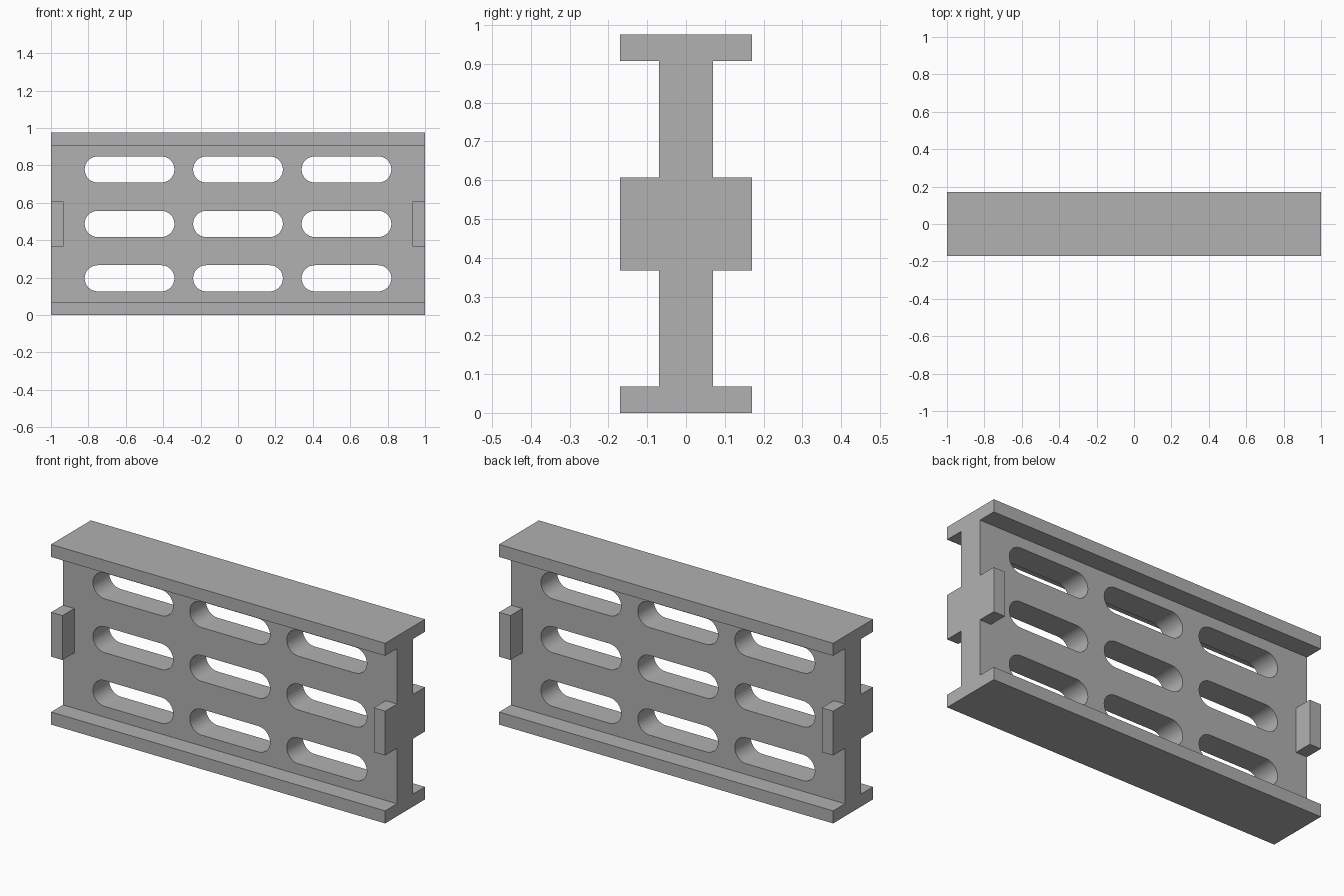
import bpy
import bmesh
from math import cos, sin, pi

cube = bpy.data.objects.get("Cube")
if cube:
    bpy.data.objects.remove(cube, do_unlink=True)

LENGTH, HEIGHT = 2.0, 0.975
DEPTH, WEB = 0.17, 0.069          # half depths of flange and web
FLANGE = 0.068                    # flange thickness and tab width
MID = HEIGHT / 2

grey = bpy.data.materials.new("plain grey")
grey.use_nodes = True
grey.diffuse_color = (0.44, 0.44, 0.44, 1)
grey.node_tree.nodes["Principled BSDF"].inputs["Base Color"].default_value = grey.diffuse_color


def add_object(name, mesh):
    obj = bpy.data.objects.new(name, mesh)
    bpy.context.collection.objects.link(obj)
    mesh.materials.clear()
    mesh.materials.append(grey)
    return obj


def box(name, low, high):
    bm = bmesh.new()
    bmesh.ops.create_cube(bm, size=1)
    for v in bm.verts:
        v.co = [(a + b) / 2 + c * (b - a) for a, b, c in zip(low, high, v.co)]
    mesh = bpy.data.meshes.new(name)
    bm.to_mesh(mesh)
    bm.free()
    return add_object(name, mesh)


def slot(cx, cz, half=0.24, radius=0.07, steps=16):
    """Outline of a rounded slot made from two half circles."""
    points = []
    for side in (1, -1):
        for i in range(steps + 1):
            a = -pi / 2 + pi * i / steps
            points.append((cx + side * (half - radius + radius * cos(a)),
                           cz + side * radius * sin(a)))
    return points


# Web plate: filled outline with a grid of slots, extruded to thickness
outlines = [[(-1, FLANGE), (1, FLANGE), (1, HEIGHT - FLANGE), (-1, HEIGHT - FLANGE)]]
outlines += [slot(0.58 * col, MID + 0.291 * row)
             for col in (-1, 0, 1) for row in (-1, 0, 1)]
curve = bpy.data.curves.new("web_outline", "CURVE")
curve.dimensions = "2D"
curve.fill_mode = "BOTH"
curve.extrude = WEB
for points in outlines:
    spline = curve.splines.new("POLY")
    spline.points.add(len(points) - 1)
    for point, (x, z) in zip(spline.points, points):
        point.co = (x, z, 0, 1)
    spline.use_cyclic_u = True
helper = bpy.data.objects.new("web_outline", curve)
bpy.context.collection.objects.link(helper)
bpy.context.view_layer.update()
web_mesh = bpy.data.meshes.new_from_object(
    helper.evaluated_get(bpy.context.evaluated_depsgraph_get()))
bpy.data.objects.remove(helper, do_unlink=True)

bm = bmesh.new()
bm.from_mesh(web_mesh)
bmesh.ops.remove_doubles(bm, verts=bm.verts, dist=0.0001)
for v in bm.verts:
    x, z, y = v.co
    v.co = (x, -y, z)
bmesh.ops.recalc_face_normals(bm, faces=bm.faces)
bm.to_mesh(web_mesh)
bm.free()
web = add_object("web_plate", web_mesh)
bpy.ops.object.select_all(action="DESELECT")
web.select_set(True)
bpy.context.view_layer.objects.active = web
bpy.ops.object.shade_smooth_by_angle(angle=pi / 6)

# Top and bottom flanges
for name, z in (("bottom_flange", 0), ("top_flange", HEIGHT - FLANGE)):
    box(name, (-LENGTH / 2, -DEPTH, z), (LENGTH / 2, DEPTH, z + FLANGE))

# End tabs on both faces of the web
for side, sx in (("left", 1), ("right", -1)):
    for face, sy in (("front", -1), ("back", 1)):
        xs = sorted((sx, sx * (1 - FLANGE)))
        ys = sorted((sy * WEB, sy * DEPTH))
        box(f"{face}_{side}_tab", (xs[0], ys[0], MID - 0.12), (xs[1], ys[1], MID + 0.12))
